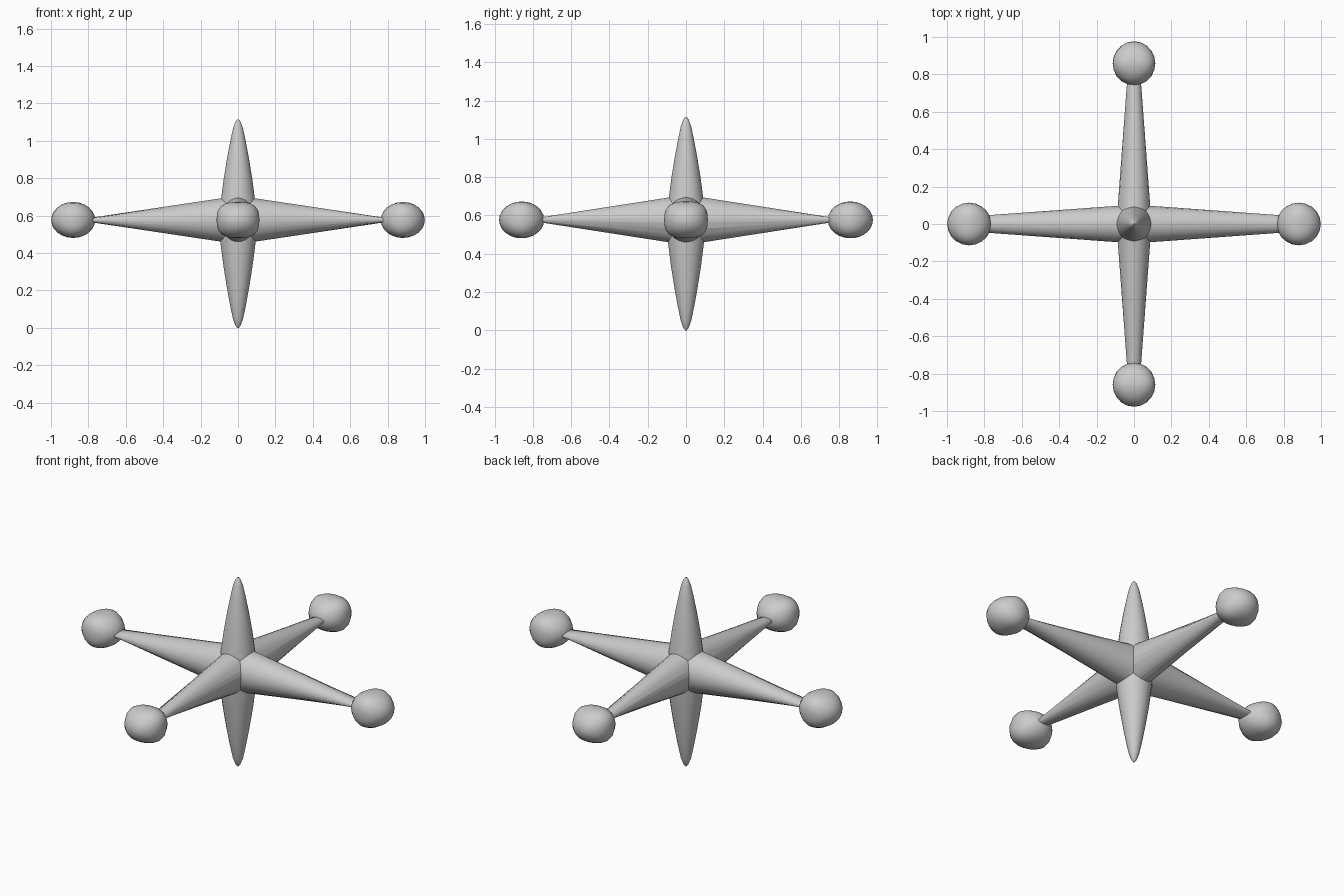
import bpy, bmesh, math
from mathutils import Vector

if "Cube" in bpy.data.objects:
    bpy.data.objects.remove(bpy.data.objects["Cube"])

CZ = 0.577  # height of the hub


def loft(name, rings, axis, sides=24):
    """Skin elliptical rings (position, half width, half depth) along an axis."""
    bm = bmesh.new()
    loops = []
    for t, a, b in rings:
        loop = []
        for i in range(sides):
            ang = 2 * math.pi * (i + 0.5) / sides
            u, v = a * math.cos(ang), b * math.sin(ang)
            co = {'X': (t, u, CZ + v), 'Y': (u, t, CZ + v), 'Z': (u, v, t)}[axis]
            loop.append(bm.verts.new(co))
        loops.append(loop)
    for p, q in zip(loops, loops[1:]):
        for i in range(sides):
            j = (i + 1) % sides
            bm.faces.new((p[i], p[j], q[j], q[i]))
    bm.faces.new(loops[0])
    bm.faces.new(loops[-1])
    bmesh.ops.recalc_face_normals(bm, faces=bm.faces)
    me = bpy.data.meshes.new(name)
    bm.to_mesh(me)
    bm.free()
    ob = bpy.data.objects.new(name, me)
    bpy.context.collection.objects.link(ob)
    return ob


def smooth(ob, angle=35):
    bpy.ops.object.select_all(action='DESELECT')
    ob.select_set(True)
    bpy.context.view_layer.objects.active = ob
    bpy.ops.object.shade_smooth_by_angle(angle=math.radians(angle))


def mirrored(half):
    return [(-t, a, b) for t, a, b in reversed(half)] + half[1:]


# Horizontal bars: wide in plan, tapering to thin blades inside the balls
bar_x = loft("jack_body", mirrored([(0, .106, .130), (.09, .098, .117), (.80, .046, .010)]), 'X')
bar_y = loft("bar_y", mirrored([(0, .096, .131), (.09, .088, .118), (.78, .036, .010)]), 'Y')

# Vertical spindle with bullet-shaped tips
spindle = [(.0, .102), (.12, .090), (.22, .077), (.33, .059),
           (.42, .042), (.49, .027), (.525, .014), (.538, .004)]
k = CZ / .538
rings = [(CZ - d * k, r * 1.04, r * 1.04) for d, r in reversed(spindle)]
rings += [(CZ + d, r, r) for d, r in spindle[1:]]
spike = loft("spike", rings, 'Z')

# Fuse the three bars into one body
for other in (bar_y, spike):
    mod = bar_x.modifiers.new("union", 'BOOLEAN')
    mod.operation = 'UNION'
    mod.solver = 'EXACT'
    mod.object = other
    bpy.context.view_layer.objects.active = bar_x
    bpy.ops.object.modifier_apply(modifier=mod.name)
    bpy.data.objects.remove(other)
smooth(bar_x)

# Slightly flattened, squarish balls on the four horizontal ends
for name, d, r in (("ball_right", Vector((1, 0, 0)), .881), ("ball_left", Vector((-1, 0, 0)), .881),
                   ("ball_back", Vector((0, 1, 0)), .859), ("ball_front", Vector((0, -1, 0)), .859)):
    bm = bmesh.new()
    bmesh.ops.create_uvsphere(bm, u_segments=20, v_segments=12, radius=1)
    side = Vector((-d.y, d.x, 0))
    for v in bm.verts:
        s, z = v.co.dot(side), v.co.z
        # push the end-on outline towards a rounded square
        f = 1 + .45 * (s * z) ** 2
        v.co = (d * v.co.dot(d) * .118 + side * s * f * .114
                + Vector((0, 0, z * f * .096)))
        v.co += d * r + Vector((0, 0, CZ))
    me = bpy.data.meshes.new(name)
    bm.to_mesh(me)
    bm.free()
    ball = bpy.data.objects.new(name, me)
    bpy.context.collection.objects.link(ball)
    smooth(ball, 60)
